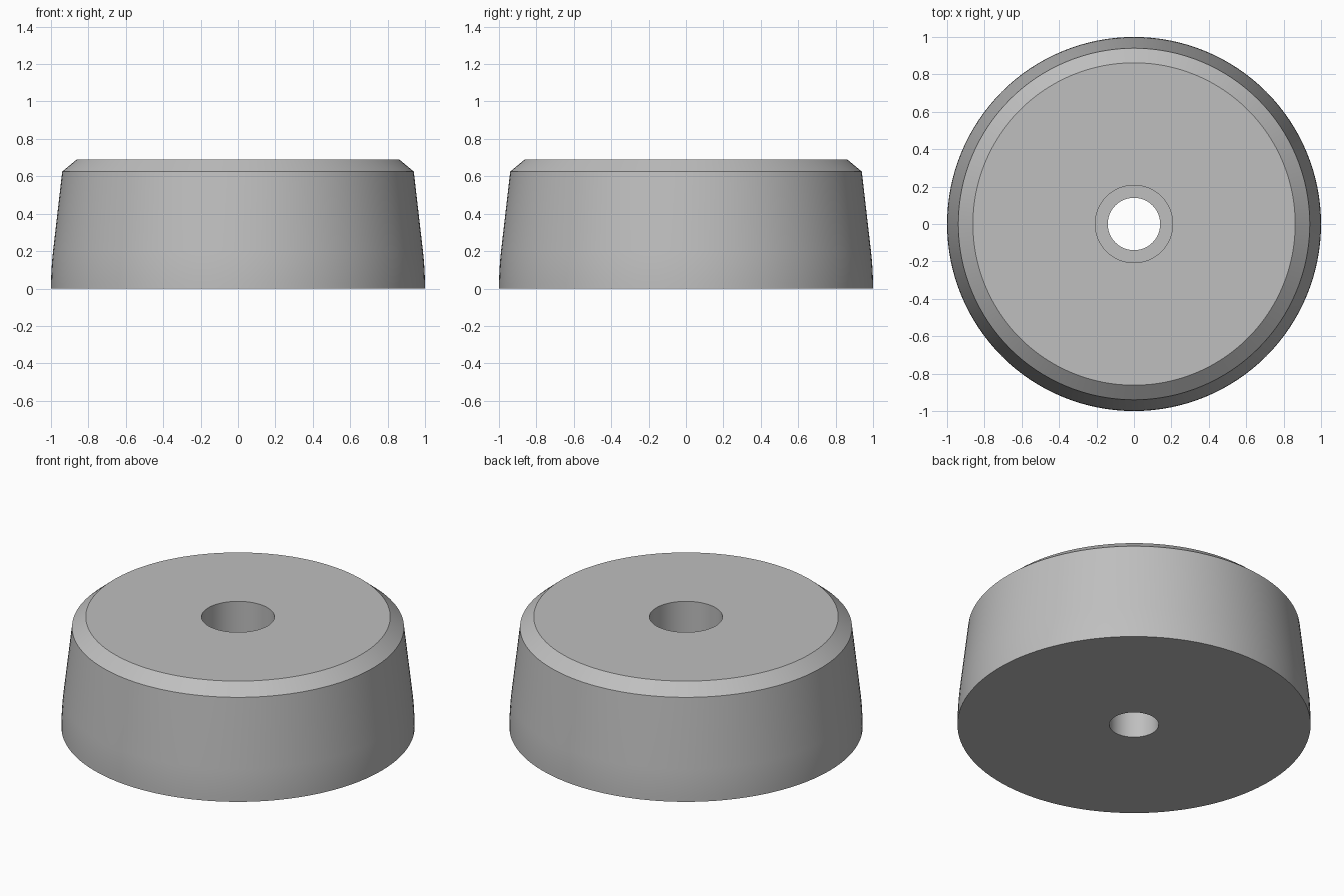
import bpy
import bmesh
import math

cube = bpy.data.objects.get("Cube")
if cube:
    bpy.data.objects.remove(cube, do_unlink=True)

SEGMENTS = 128
HEIGHT = 0.69
HOLE, RECESS, LEDGE = 0.14, 0.207, 0.3      # screw hole, wider recess and its floor
CURVE_TOP, CURVE_INSET = 0.2, 0.011         # curved lower part of the wall

# Single grey material
grey = bpy.data.materials.new("grey_rubber")
grey.use_nodes = True
colour = (0.52, 0.52, 0.52, 1)
grey.diffuse_color = colour
grey.node_tree.nodes["Principled BSDF"].inputs["Base Color"].default_value = colour

# Outer wall bends gently inward, then tapers straight to the chamfer
steps = 6
wall = [(1 - CURVE_INSET * (i / steps) ** 2, CURVE_TOP * i / steps)
        for i in range(steps + 1)]
profile = [(HOLE, 0)] + wall + [
    (0.94, 0.625), (0.862, HEIGHT),          # chamfered top edge
    (RECESS, HEIGHT), (RECESS, LEDGE),       # recess for the screw head
    (HOLE, LEDGE),
]

# Revolve the closed profile around the vertical axis
bm = bmesh.new()
verts = [bm.verts.new((r, 0, z)) for r, z in profile]
edges = [bm.edges.new((v, verts[(i + 1) % len(verts)])) for i, v in enumerate(verts)]
bmesh.ops.spin(bm, geom=verts + edges, cent=(0, 0, 0), axis=(0, 0, 1),
               angle=2 * math.pi, steps=SEGMENTS, use_merge=False)
bmesh.ops.remove_doubles(bm, verts=bm.verts, dist=0.0001)
bmesh.ops.recalc_face_normals(bm, faces=bm.faces)

mesh = bpy.data.meshes.new("round_foot")
bm.to_mesh(mesh)
bm.free()
mesh.materials.append(grey)
foot = bpy.data.objects.new("round_foot", mesh)
bpy.context.collection.objects.link(foot)

# Smooth round walls, crisp rims
bpy.ops.object.select_all(action="DESELECT")
foot.select_set(True)
bpy.context.view_layer.objects.active = foot
bpy.ops.object.shade_smooth_by_angle(angle=math.radians(25))
